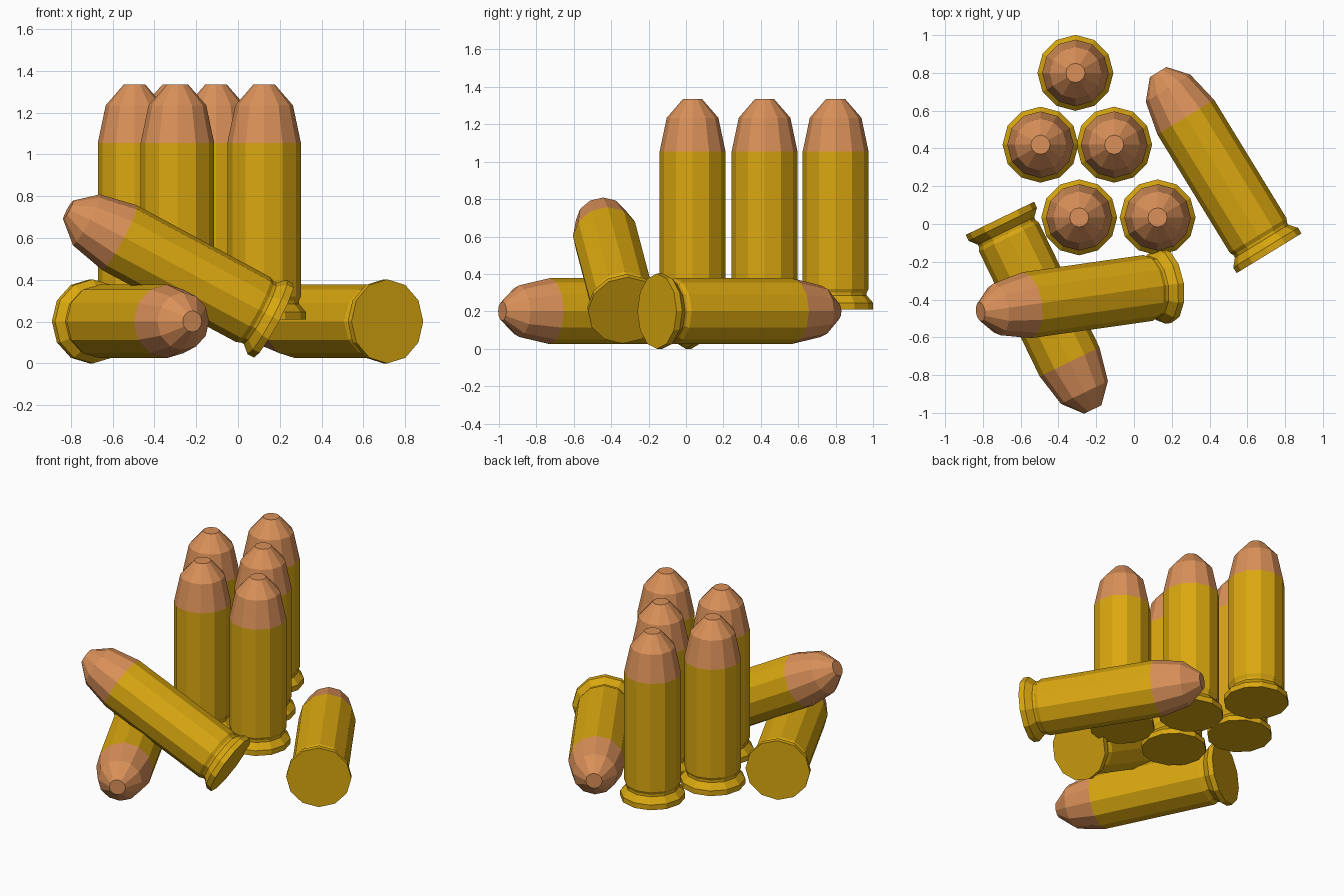
import bpy, bmesh, math
from mathutils import Vector

if "Cube" in bpy.data.objects:
    bpy.data.objects.remove(bpy.data.objects["Cube"])

SIDES = 12


def material(name, rgb):
    m = bpy.data.materials.new(name)
    m.diffuse_color = (*rgb, 1)
    m.use_nodes = True
    m.node_tree.nodes["Principled BSDF"].inputs["Base Color"].default_value = m.diffuse_color
    return m


def lathe(name, profile, mat, cap_bottom=False, cap_top=False):
    """Revolve (radius, height) points around z into a flat-faced mesh."""
    bm = bmesh.new()
    rings = [[bm.verts.new((r * math.cos(2 * math.pi * i / SIDES),
                            r * math.sin(2 * math.pi * i / SIDES), z))
              for i in range(SIDES)] for r, z in profile]
    for a, b in zip(rings, rings[1:]):
        for i in range(SIDES):
            j = (i + 1) % SIDES
            bm.faces.new((a[i], a[j], b[j], b[i]))
    if cap_bottom:
        bm.faces.new(rings[0][::-1])
    if cap_top:
        bm.faces.new(rings[-1])
    mesh = bpy.data.meshes.new(name)
    bm.to_mesh(mesh)
    bm.free()
    mesh.materials.append(mat)
    return mesh


# Shared meshes: rimmed case with extractor groove, and blunt tip
case_mesh = lathe("case", [(0.201, 0), (0.201, 0.035), (0.166, 0.075),
                           (0.166, 0.09), (0.176, 0.11), (0.176, 0.845)],
                  material("brass", (0.70, 0.39, 0.005)), cap_bottom=True)
tip_mesh = lathe("tip", [(0.176, 0.845), (0.138, 1.025), (0.051, 1.125)],
                 material("copper", (0.70, 0.28, 0.10)), cap_top=True)


def cartridge(label, base, direction):
    rot = Vector(direction).to_track_quat('Z', 'Y').to_euler()
    for part, mesh in (("case", case_mesh), ("tip", tip_mesh)):
        ob = bpy.data.objects.new(f"{label}_{part}", mesh)
        ob.location = base
        ob.rotation_euler = rot
        bpy.context.collection.objects.link(ob)


# Standing group
for n, (x, y) in enumerate([(-0.31, 0.80), (-0.495, 0.42), (-0.105, 0.42),
                            (-0.29, 0.035), (0.125, 0.035)]):
    cartridge(f"standing_{n + 1}", (x, y, 0.21), (0, 0, 1))

# Two lying flat, one leaning across
cartridge("lying_right", (0.715, -0.155, 0.201), (-0.522, 0.853, 0))
cartridge("lying_left", (-0.71, 0.03, 0.201), (0.437, -0.90, 0))
cartridge("leaning", (0.17, -0.325, 0.205), (-0.985, -0.14, 0.53))
